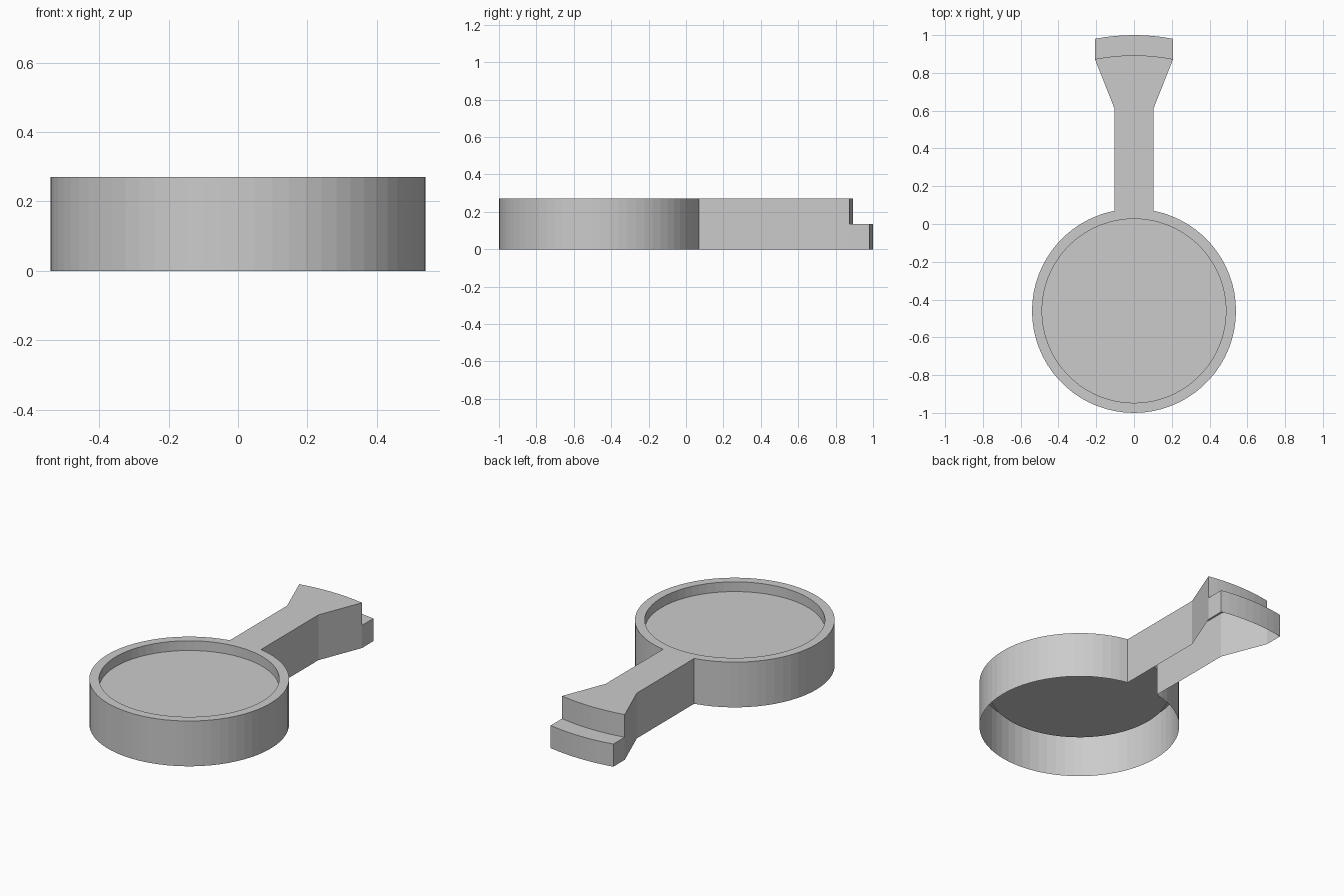
import bpy, bmesh, math

if "Cube" in bpy.data.objects:
    bpy.data.objects.remove(bpy.data.objects["Cube"])

H, STEP, FLOOR = 0.27, 0.135, 0.212   # top, ledge and dish floor heights
CY, R, RI = -0.46, 0.54, 0.487        # dish centre and radii
W, TIP = 0.103, 0.207                 # half widths of handle and flared tip
SIDES, GAP = 64, 4


def at(pts, z):
    return [(x, y, z) for x, y in pts]


def strip(bm, a, b):
    """Quads between two open rows of points."""
    va, vb = [bm.verts.new(p) for p in a], [bm.verts.new(p) for p in b]
    for i in range(len(a) - 1):
        bm.faces.new((va[i], va[i + 1], vb[i + 1], vb[i]))


def finish(bm, name):
    bmesh.ops.remove_doubles(bm, verts=bm.verts, dist=1e-5)
    me = bpy.data.meshes.new(name)
    bm.to_mesh(me)
    bm.free()
    ob = bpy.data.objects.new(name, me)
    bpy.context.collection.objects.link(ob)
    return ob


def ring(r, angles):
    return [(r * math.cos(a), CY + r * math.sin(a)) for a in angles]


def tip_arc(y, n=8, sag=0.02):
    """Shallow arc across the tip, from +x to -x, peaking at y."""
    ts = [1 - 2 * i / n for i in range(n + 1)]
    return [(TIP * t, y - sag * t * t) for t in ts]


# Angles: wall goes round from the handle's left side to its right side
half = math.asin(W / R)
start, sweep = math.pi / 2 + half, 2 * math.pi - 2 * half
wall_a = [start + sweep * i / SIDES for i in range(SIDES + 1)]
gap_a = [math.pi / 2 - half + 2 * half * i / GAP for i in range(GAP + 1)]
all_a = wall_a + gap_a[1:]

# Dish: outer wall (open below and towards the handle), rim, inner wall, floor
bm = bmesh.new()
outer, inner = ring(R, all_a), ring(RI, all_a)
strip(bm, at(ring(R, wall_a), 0), at(ring(R, wall_a), H))
strip(bm, at(outer, H), at(inner, H))
strip(bm, at(inner, H), at(inner, FLOOR))
bm.faces.new([bm.verts.new(p) for p in at(inner[:-1], FLOOR)])
finish(bm, "dish")

# Handle: open-bottomed shell with a flared, stepped tip
bm = bmesh.new()
upper, lower = tip_arc(0.893), tip_arc(1.0)
root = ring(R, gap_a)
right = [root[0], (W, 0.61), upper[0]]
left = [upper[-1], (-W, 0.61), root[-1]]
for side in (right, left):
    strip(bm, at(side, 0), at(side, H))
top = [root[0], (W, 0.61)] + upper + [(-W, 0.61)] + root[:0:-1]
bm.faces.new([bm.verts.new(p) for p in at(top, H)])

# Step face, ledge and end wall with its two short sides
strip(bm, at(upper, STEP), at(upper, H))
strip(bm, at(lower, STEP), at(upper, STEP))
end = [upper[0]] + lower + [upper[-1]]
strip(bm, at(end, 0), at(end, STEP))
finish(bm, "handle")
